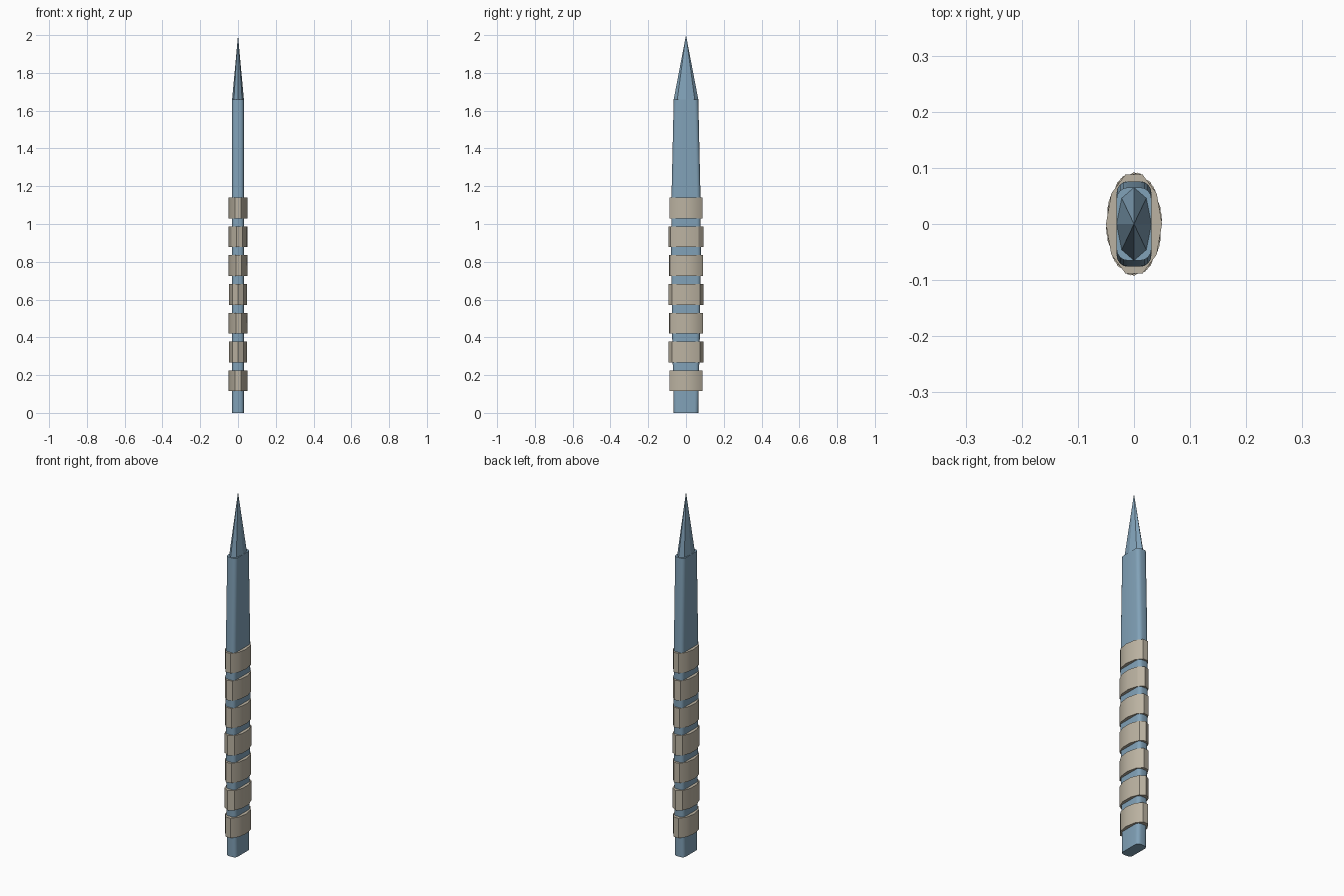
import bpy, bmesh, math

if "Cube" in bpy.data.objects:
    bpy.data.objects.remove(bpy.data.objects["Cube"])


def colour(name, rgb):
    m = bpy.data.materials.new(name)
    m.diffuse_color = (*rgb, 1)
    m.use_nodes = True
    m.node_tree.nodes["Principled BSDF"].inputs["Base Color"].default_value = m.diffuse_color
    return m


def loft(name, rings, mat, angle):
    """Skin a stack of equal-length rings; a one-point last ring makes an apex."""
    bm = bmesh.new()
    rows = [[bm.verts.new(p) for p in r] for r in rings]
    n = len(rows[0])
    for a, b in zip(rows, rows[1:]):
        for i in range(n):
            j = (i + 1) % n
            bm.faces.new((a[i], a[j], b[0]) if len(b) == 1 else (a[i], a[j], b[j], b[i]))
    bm.faces.new(rows[0][::-1])
    if len(rows[-1]) > 1:
        bm.faces.new(rows[-1])
    bmesh.ops.recalc_face_normals(bm, faces=bm.faces)
    me = bpy.data.meshes.new(name)
    bm.to_mesh(me)
    bm.free()
    ob = bpy.data.objects.new(name, me)
    bpy.context.collection.objects.link(ob)
    me.materials.append(mat)
    if angle:
        bpy.ops.object.select_all(action='DESELECT')
        ob.select_set(True)
        bpy.context.view_layer.objects.active = ob
        bpy.ops.object.shade_smooth_by_angle(angle=math.radians(angle))
    return ob


def ellipse(n, rx, ry, z, turn=0):
    """Stretched regular polygon, turned before stretching."""
    angles = [2 * math.pi * k / n + math.radians(turn) for k in range(n)]
    return [(rx * math.cos(a), ry * math.sin(a), z) for a in angles]


def rounded(hx, hy, r, z, steps=4):
    """Rectangle with rounded corners."""
    pts = []
    for q, (sx, sy) in enumerate([(1, 1), (-1, 1), (-1, -1), (1, -1)]):
        for k in range(steps + 1):
            a = math.pi / 2 * (q + k / steps)
            pts.append((sx * (hx - r) + r * math.cos(a),
                        sy * (hy - r) + r * math.sin(a), z))
    return pts


steel = colour("blue_steel", (0.22, 0.36, 0.48))
cord = colour("tan_wrap", (0.5, 0.45, 0.36))

# Flat bar, slightly swollen in the middle
profile = [(0, .065), (.4, .073), (.85, .079), (1.2, .0755), (1.66, .065)]
loft("shaft", [rounded(.031, hy, .02, z) for z, hy in profile], steel, 30)

# Faceted point
loft("tip", [ellipse(8, .031, .065, 1.66), [(0, 0, 2.0)]], steel, 0)

# Grip wraps, each turned a little differently
for i, turn in enumerate([0, 18, 5, 18, 5, 10, 0]):
    z = 0.17 + 0.1525 * i
    loft(f"grip_wrap_{i + 1}",
         [ellipse(10, .05, .0925, z + dz, turn) for dz in (-.055, .055)], cord, 30)
